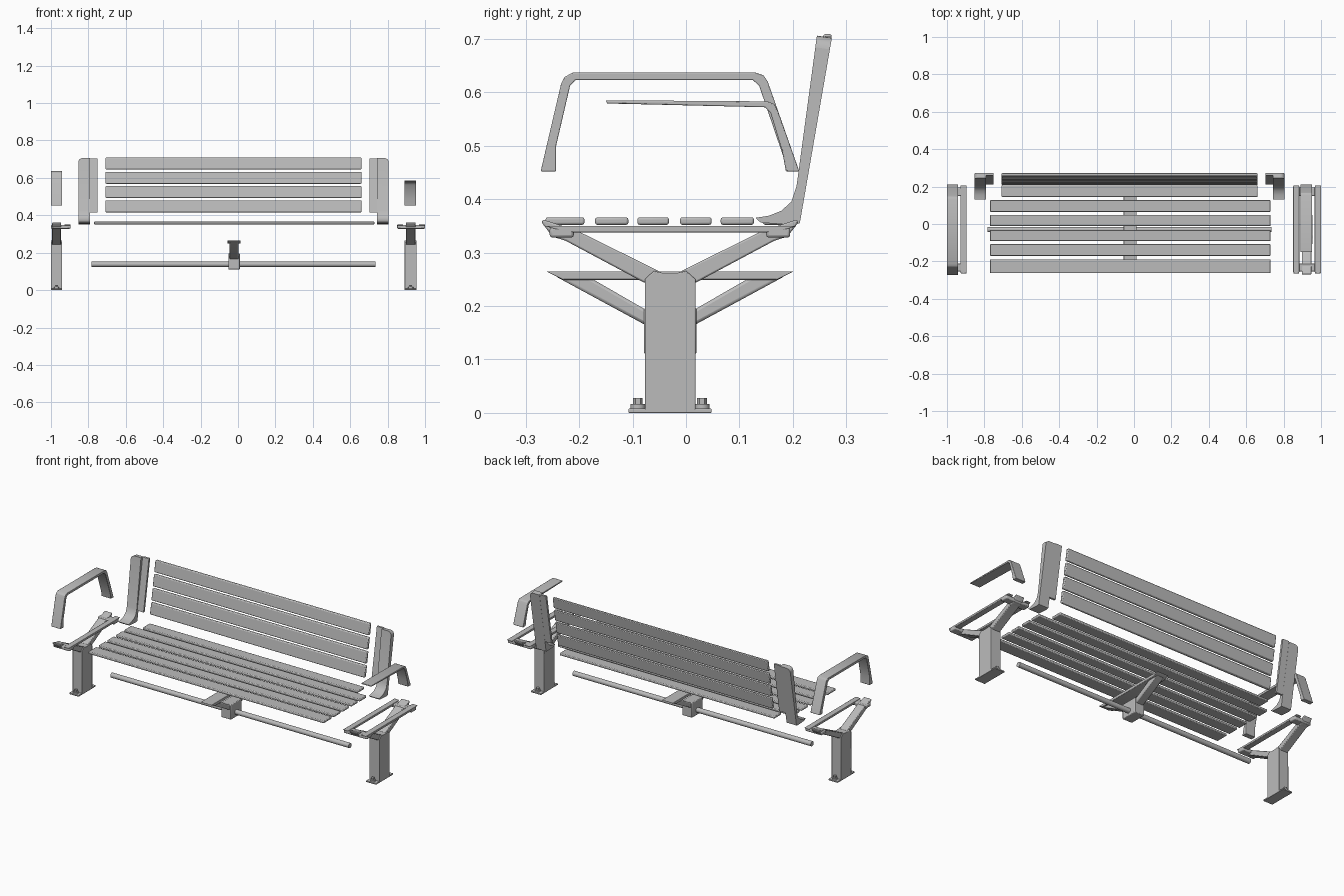
import bpy, bmesh, math
from mathutils import Vector

old = bpy.data.objects.get("Cube")
if old:
    bpy.data.objects.remove(old, do_unlink=True)

grey = bpy.data.materials.new("light_grey")
grey.use_nodes = True
grey.diffuse_color = (0.5, 0.5, 0.5, 1)
grey.node_tree.nodes["Principled BSDF"].inputs["Base Color"].default_value = (0.5, 0.5, 0.5, 1)


def finish(name, bm, bevel=0.0, segments=2):
    bmesh.ops.recalc_face_normals(bm, faces=bm.faces)
    mesh = bpy.data.meshes.new(name)
    bm.to_mesh(mesh)
    bm.free()
    mesh.materials.append(grey)
    ob = bpy.data.objects.new(name, mesh)
    bpy.context.collection.objects.link(ob)
    if bevel:
        mod = ob.modifiers.new("soft_edges", "BEVEL")
        mod.width, mod.segments = bevel, segments
        mod.limit_method = "ANGLE"
    bpy.ops.object.select_all(action="DESELECT")
    bpy.context.view_layer.objects.active = ob
    ob.select_set(True)
    bpy.ops.object.shade_smooth_by_angle(angle=math.radians(35))
    return ob


def profile(name, points, x0, x1, bevel=0.0):
    """Extrude a (y, z) outline from x0 to x1."""
    bm = bmesh.new()
    face = bm.faces.new([bm.verts.new((x0, y, z)) for y, z in points])
    out = bmesh.ops.extrude_face_region(bm, geom=[face])
    moved = [v for v in out["geom"] if isinstance(v, bmesh.types.BMVert)]
    bmesh.ops.translate(bm, verts=moved, vec=(x1 - x0, 0, 0))
    return finish(name, bm, bevel)


def box(name, x0, x1, y0, y1, z0, z1, bevel=0.0):
    return profile(name, [(y0, z0), (y1, z0), (y1, z1), (y0, z1)], x0, x1, bevel)


def cylinder(name, centre, radius, depth, axis="Z", sides=24):
    bm = bmesh.new()
    bmesh.ops.create_cone(bm, cap_ends=True, segments=sides, radius1=radius,
                          radius2=radius, depth=depth)
    if axis == "X":
        for v in bm.verts:
            v.co = Vector((v.co.z, v.co.y, v.co.x))
    bmesh.ops.translate(bm, verts=bm.verts, vec=centre)
    return finish(name, bm)


MID = -0.03    # y of the posts


def mirrored(points, side):
    """Mirror an outline about the post for the rear side."""
    return [(MID + side * (MID - y), z) for y, z in points]


# Seat slats, the rear one shorter
for i, (y0, y1) in enumerate([(-0.263, -0.19), (-0.17, -0.108), (-0.091, -0.032),
                              (-0.011, 0.048), (0.065, 0.127)]):
    box(f"seat_slat_{i + 1}", -0.77, 0.73, y0, y1, 0.352, 0.366, 0.004)
box("seat_slat_rear", -0.708, 0.66, 0.144, 0.208, 0.352, 0.366, 0.004)


# Leaning backrest
def back_y(z):
    return 0.213 + (z - 0.355) * 0.17


for i in range(4):
    z0 = 0.416 + i * 0.0763
    z1 = z0 + 0.064
    profile(f"back_slat_{i + 1}", [(back_y(z0) - 0.016, z0), (back_y(z0), z0),
            (back_y(z1), z1), (back_y(z1) - 0.016, z1)], -0.708, 0.66, 0.004)

# Back brackets: an outer post with a curved foot and an inner flange
post = [(0.2, 0.352), (0.213, 0.355), (0.273, 0.702), (0.245, 0.706), (0.207, 0.425),
        (0.197, 0.395), (0.178, 0.378), (0.155, 0.369), (0.13, 0.365), (0.14, 0.356)]
for side, inner, edge, outer in (("right", -0.75, -0.79, -0.853), ("left", 0.702, 0.742, 0.805)):
    ob = profile(f"back_bracket_{side}", post, edge, outer)
    # round the top outer corner
    bm = bmesh.new()
    bm.from_mesh(ob.data)
    corner = [e for e in bm.edges if all(v.co.z > 0.69 and abs(v.co.x - outer) < 0.001
                                         for v in e.verts)]
    bmesh.ops.bevel(bm, geom=corner, offset=0.022, segments=5, profile=0.5, affect="EDGES")
    bm.to_mesh(ob.data)
    bm.free()
    profile(f"back_flange_{side}", [(back_y(0.415) - 0.012, 0.415), (back_y(0.415), 0.415),
            (back_y(0.705), 0.705), (back_y(0.705) - 0.012, 0.705)], edge, inner)

# Armrests: a full arch and a shorter one open at the front
profile("armrest_arch", [(-0.272, 0.452), (-0.234, 0.615), (-0.228, 0.628), (-0.212, 0.637),
        (0.13, 0.637), (0.145, 0.632), (0.153, 0.62), (0.212, 0.452), (0.187, 0.452),
        (0.182, 0.48), (0.137, 0.612), (0.125, 0.623), (-0.207, 0.623), (-0.217, 0.612),
        (-0.243, 0.5), (-0.243, 0.452)], -1.0, -0.94, 0.002)
profile("armrest_open", [(-0.15, 0.585), (0.153, 0.583), (0.165, 0.578), (0.172, 0.565),
        (0.212, 0.452), (0.187, 0.452), (0.18, 0.49), (0.158, 0.562), (0.148, 0.572),
        (-0.1, 0.578), (-0.148, 0.579)], 0.89, 0.953, 0.002)


# End frames: post, foot lugs with bolts, forked arms and seat bearers
def end_frame(name, x0, x1, bearers):
    xc = (x0 + x1) / 2
    profile(f"{name}_post", [(-0.077, 0), (0.018, 0), (0.018, 0.25), (0.0, 0.266),
            (-0.015, 0.262), (-0.045, 0.262), (-0.06, 0.266), (-0.077, 0.25)], x0, x1, 0.002)
    arm = [(-0.045, 0.262), (-0.06, 0.27), (-0.204, 0.341), (-0.268, 0.362),
           (-0.27, 0.356), (-0.25, 0.33), (-0.225, 0.322), (-0.077, 0.243)]
    lo = min([x0] + [b[0] for b in bearers])
    hi = max([x1] + [b[1] for b in bearers])
    for end, side in (("front", -1), ("rear", 1)):
        def at(y):
            return MID + side * (MID - y)
        profile(f"{name}_arm_{end}", mirrored(arm, side), x0 + 0.006, x1 - 0.006, 0.008)
        ys = sorted((at(-0.255), at(-0.21)))
        box(f"{name}_lug_{end}", lo, hi, ys[0], ys[1], 0.328, 0.348, 0.005)
        ys = sorted((at(-0.108), at(-0.07)))
        box(f"{name}_foot_{end}", x0, x1, ys[0], ys[1], 0, 0.008, 0.002)
        cylinder(f"{name}_washer_{end}", (xc, at(-0.09), 0.012), 0.014, 0.009)
        cylinder(f"{name}_bolt_{end}", (xc, at(-0.09), 0.02), 0.009, 0.016, sides=6)
    for i, (a, b) in enumerate(bearers):
        profile(f"{name}_bearer_{i + 1}", [(-0.265, 0.35), (-0.225, 0.338), (0.17, 0.338),
                (0.208, 0.35)], a, b, 0.002)


end_frame("right_frame", -1.0, -0.94, [(-0.928, -0.895)])
end_frame("left_frame", 0.891, 0.955, [(0.851, 0.884), (0.966, 1.0)])

# Centre support: hub, braces and a bearer under the slats
box("centre_hub", -0.052, 0.01, -0.079, 0.02, 0.11, 0.196, 0.004)
brace = [(-0.07, 0.165), (-0.077, 0.165), (-0.245, 0.256), (-0.195, 0.262), (-0.077, 0.194),
         (-0.07, 0.194)]
for end, side in (("front", -1), ("rear", 1)):
    profile(f"centre_brace_{end}", mirrored(brace, side), -0.046, 0.004, 0.006)
profile("centre_bearer", [(-0.262, 0.265), (-0.23, 0.249), (0.17, 0.249), (0.202, 0.265)],
        -0.056, 0.014, 0.002)

# Long cross tube
cylinder("cross_tube", (-0.024, MID, 0.138), 0.014, 1.518, "X")
